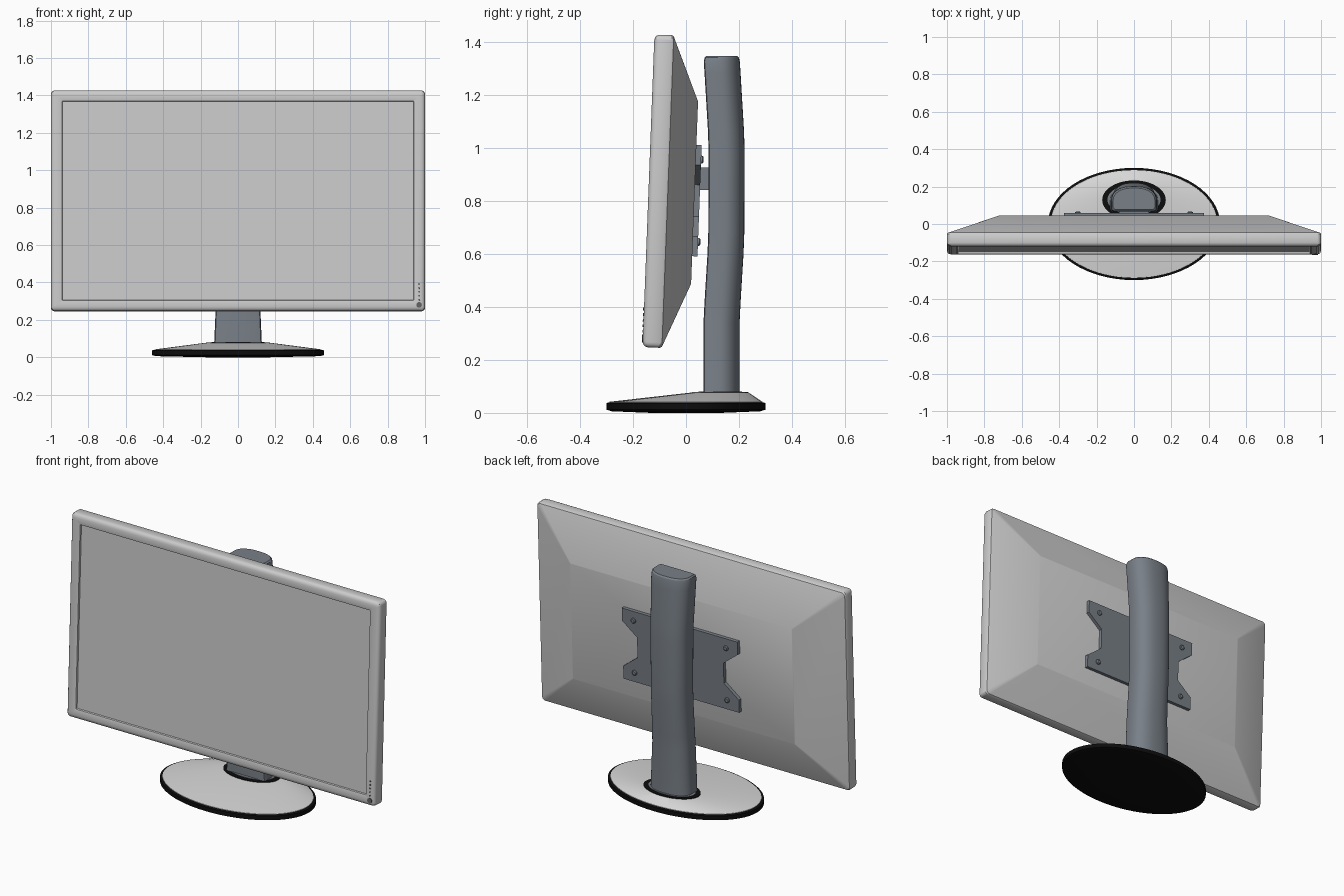
import bpy, bmesh, math
from mathutils import Matrix

if "Cube" in bpy.data.objects:
    bpy.data.objects.remove(bpy.data.objects["Cube"])


def mat(name, r, g, b):
    m = bpy.data.materials.new(name)
    m.diffuse_color = (r, g, b, 1)
    m.use_nodes = True
    m.node_tree.nodes["Principled BSDF"].inputs["Base Color"].default_value = m.diffuse_color
    return m


GREY = mat("light_grey", 0.60, 0.60, 0.60)
BASE = mat("pale_grey", 0.68, 0.68, 0.68)
STEEL = mat("blue_grey", 0.19, 0.215, 0.245)
BLACK = mat("black", 0.004, 0.004, 0.004)
DARK = mat("button_grey", 0.12, 0.12, 0.12)

TILT = Matrix.Translation((0, -0.1415, 0.8375)) @ Matrix.Rotation(math.radians(-2.18), 4, 'X')


def loft(name, rings, material, matrix=None, angle=30):
    """Skin a list of equal-length rings and cap both ends."""
    bm = bmesh.new()
    vr = [[bm.verts.new(p) for p in ring] for ring in rings]
    n = len(vr[0])
    for a, b in zip(vr, vr[1:]):
        for i in range(n):
            j = (i + 1) % n
            bm.faces.new((a[i], a[j], b[j], b[i]))
    bm.faces.new(vr[0][::-1])
    bm.faces.new(vr[-1])
    bmesh.ops.recalc_face_normals(bm, faces=bm.faces)
    me = bpy.data.meshes.new(name)
    bm.to_mesh(me)
    bm.free()
    me.materials.append(material)
    ob = bpy.data.objects.new(name, me)
    bpy.context.collection.objects.link(ob)
    if matrix:
        ob.matrix_world = matrix
    bpy.ops.object.select_all(action='DESELECT')
    ob.select_set(True)
    bpy.context.view_layer.objects.active = ob
    bpy.ops.object.shade_smooth_by_angle(angle=math.radians(angle))
    return ob


def ellipse(rx, ry, cy, z, n=64):
    return [(rx * math.cos(2 * math.pi * i / n), cy + ry * math.sin(2 * math.pi * i / n), z)
            for i in range(n)]


def disc(x, z, r, y, n=16):
    return [(x + r * math.cos(2 * math.pi * i / n), y, z + r * math.sin(2 * math.pi * i / n))
            for i in range(n)]


def rounded(hx, hz, r, y, seg=4):
    pts = []
    for k, (sx, sz) in enumerate(((1, 1), (-1, 1), (-1, -1), (1, -1))):
        for i in range(seg + 1):
            a = math.pi / 2 * (k + i / seg)
            pts.append((sx * (hx - r) + r * math.cos(a), y, sz * (hz - r) + r * math.sin(a)))
    return pts


def box(name, hx, y0, y1, z0, z1, material, matrix=None):
    rings = [[(-hx, y, z0), (hx, y, z0), (hx, y, z1), (-hx, y, z1)] for y in (y0, y1)]
    return loft(name, rings, material, matrix)


# Display housing: recessed screen, bezel, rim and sloped back
loft("display_housing", [rounded(*p) for p in (
    (0.938, 0.531, 0.003, 0.012), (0.940, 0.533, 0.003, 0.002),
    (0.946, 0.539, 0.004, 0.0), (0.978, 0.568, 0.01, 0.0),
    (0.990, 0.580, 0.015, 0.003), (0.997, 0.587, 0.018, 0.010),
    (1.0, 0.59, 0.02, 0.02), (1.0, 0.59, 0.02, 0.066),
    (0.996, 0.586, 0.02, 0.073), (0.72, 0.344, 0.005, 0.174))], GREY, TILT)

# Power button and small control buttons on the bezel
loft("power_button", [disc(0.968, -0.558, 0.015, y) for y in (0.004, -0.003)], DARK, TILT)
for i in range(5):
    loft("control_button", [disc(0.968, -0.53 + 0.021 * i, 0.005, y, 8) for y in (0.004, -0.003)],
         DARK, TILT)

# Mounting plate with notched sides
half = [(0.375, -0.21), (0.375, -0.135), (0.28, -0.06),
        (0.28, 0.06), (0.375, 0.135), (0.375, 0.21)]
outline = half + [(-x, z) for x, z in reversed(half)]
loft("mounting_plate", [[(x, y, z - 0.03) for x, z in outline] for y in (0.172, 0.194)],
     STEEL, TILT)
for sx in (-1, 1):
    for sz in (-1, 1):
        loft("plate_screw", [disc(sx * 0.30, sz * 0.155 - 0.03, r, y)
                             for r, y in ((0.015, 0.19), (0.015, 0.199), (0.01, 0.203))],
             STEEL, TILT)

# Block joining the plate to the column
box("mount_block", 0.08, 0.04, 0.11, 0.84, 0.925, STEEL)

# Column: D-shaped section, flat front and curved back
section = [(-0.88, -1), (0.88, -1), (0.96, -0.95), (1, -0.8), (1, -0.1)]
section += [(math.cos(a) ** 0.8, -0.1 + 1.1 * math.sin(a))
            for a in (math.pi / 2 * i / 10 for i in range(1, 10))]
section += [(0, 1)] + [(-x, y) for x, y in reversed(section[2:])]


def column_ring(z, cy, w, s=1.0):
    return [(x * (w - 0.068 * (1 - s)), cy + y * 0.068 * s, z) for x, y in section]


loft("column", [column_ring(*p) for p in (
    (0.06, 0.134, 0.128), (0.34, 0.134, 0.116), (0.42, 0.138, 0.114),
    (0.60, 0.149, 0.112), (0.68, 0.152, 0.112), (0.99, 0.153, 0.114),
    (1.06, 0.151, 0.115), (1.28, 0.138, 0.121), (1.325, 0.135, 0.122),
    (1.340, 0.135, 0.122, 0.95), (1.347, 0.135, 0.122, 0.84))], STEEL)

# Base: black foot, pale sloped cover, black collar around the column
loft("base_foot", [ellipse(*p) for p in (
    (0.17, 0.13, 0, 0.0), (0.44, 0.28, 0, 0.006), (0.46, 0.30, 0, 0.012),
    (0.46, 0.30, 0, 0.036), (0.452, 0.293, 0, 0.040))], BLACK)
loft("base_cover", [ellipse(*p) for p in (
    (0.448, 0.29, 0, 0.036), (0.446, 0.288, 0, 0.042), (0.185, 0.112, 0.125, 0.076))], BASE)
loft("column_collar", [ellipse(*p) for p in (
    (0.17, 0.105, 0.128, 0.07), (0.17, 0.105, 0.128, 0.079))], BLACK)
loft("column_foot", [ellipse(*p) for p in (
    (0.142, 0.082, 0.13, 0.07), (0.142, 0.082, 0.13, 0.081))], STEEL)
